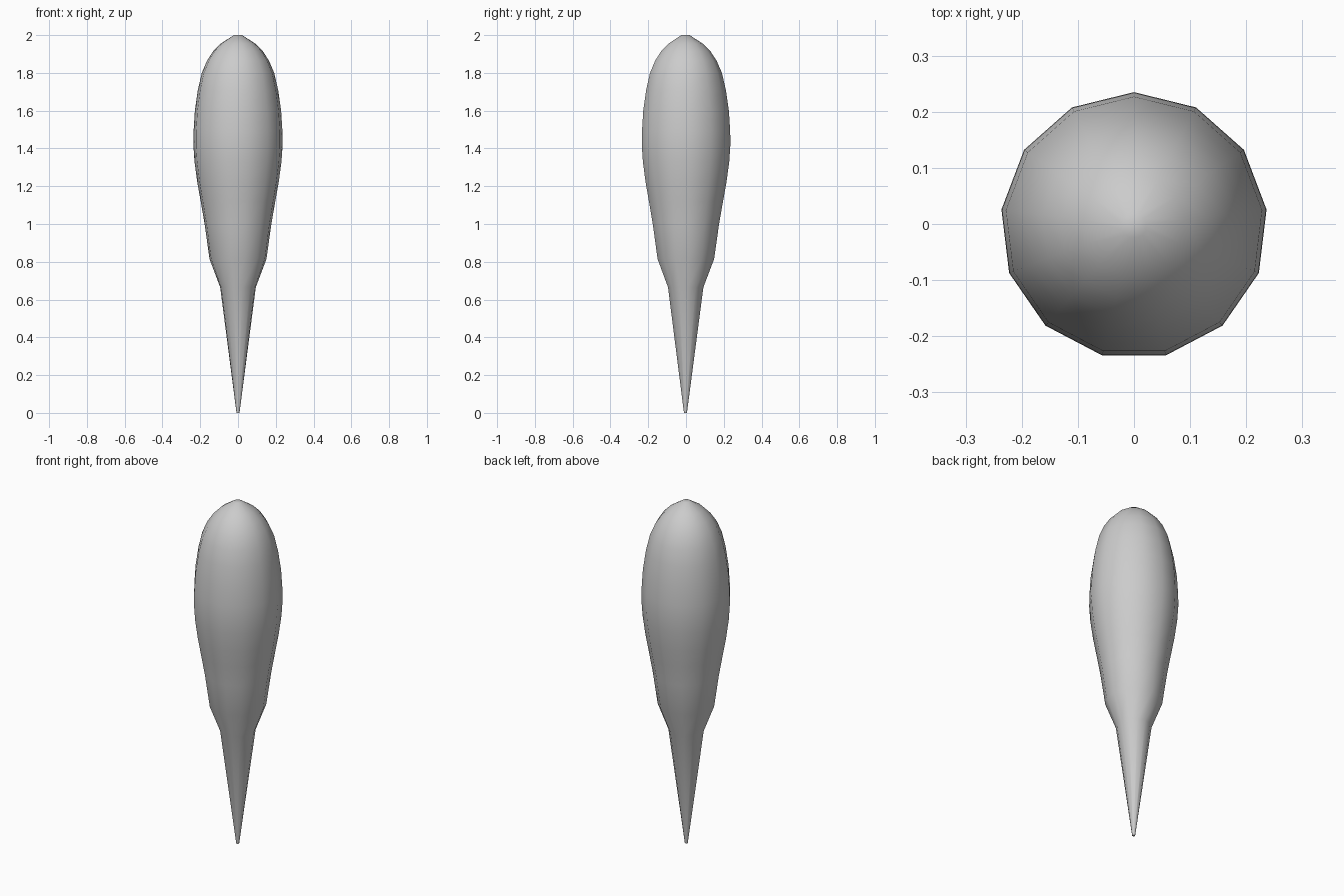
import bpy, bmesh, math

if "Cube" in bpy.data.objects:
    bpy.data.objects.remove(bpy.data.objects["Cube"])

SIDES = 13
# Radius and height from the pointed tail up to the rounded crown
PROFILE = [(0.008, 0), (0.095, 0.665), (0.152, 0.815), (0.178, 1.0),
           (0.199, 1.12), (0.217, 1.22), (0.232, 1.33), (0.238, 1.42),
           (0.237, 1.49), (0.230, 1.60), (0.214, 1.71), (0.193, 1.80),
           (0.165, 1.865), (0.132, 1.915), (0.092, 1.955), (0.022, 2.0)]

# Body: thirteen-sided lathe, one corner facing the back
bm = bmesh.new()
rings = []
for r, z in PROFILE:
    ring = []
    for i in range(SIDES):
        a = math.pi / 2 + 2 * math.pi * i / SIDES
        ring.append(bm.verts.new((r * math.cos(a), r * math.sin(a) - 0.003, z)))
    rings.append(ring)
for low, high in zip(rings, rings[1:]):
    for i in range(SIDES):
        j = (i + 1) % SIDES
        bm.faces.new((low[i], low[j], high[j], high[i]))

# End caps
bm.faces.new(rings[0][::-1])
bm.faces.new(rings[-1])
bmesh.ops.recalc_face_normals(bm, faces=bm.faces)

mesh = bpy.data.meshes.new("tapered_body")
bm.to_mesh(mesh)
bm.free()
body = bpy.data.objects.new("tapered_body", mesh)
bpy.context.collection.objects.link(body)
bpy.context.view_layer.objects.active = body
body.select_set(True)
bpy.ops.object.shade_smooth_by_angle(angle=math.radians(40))
